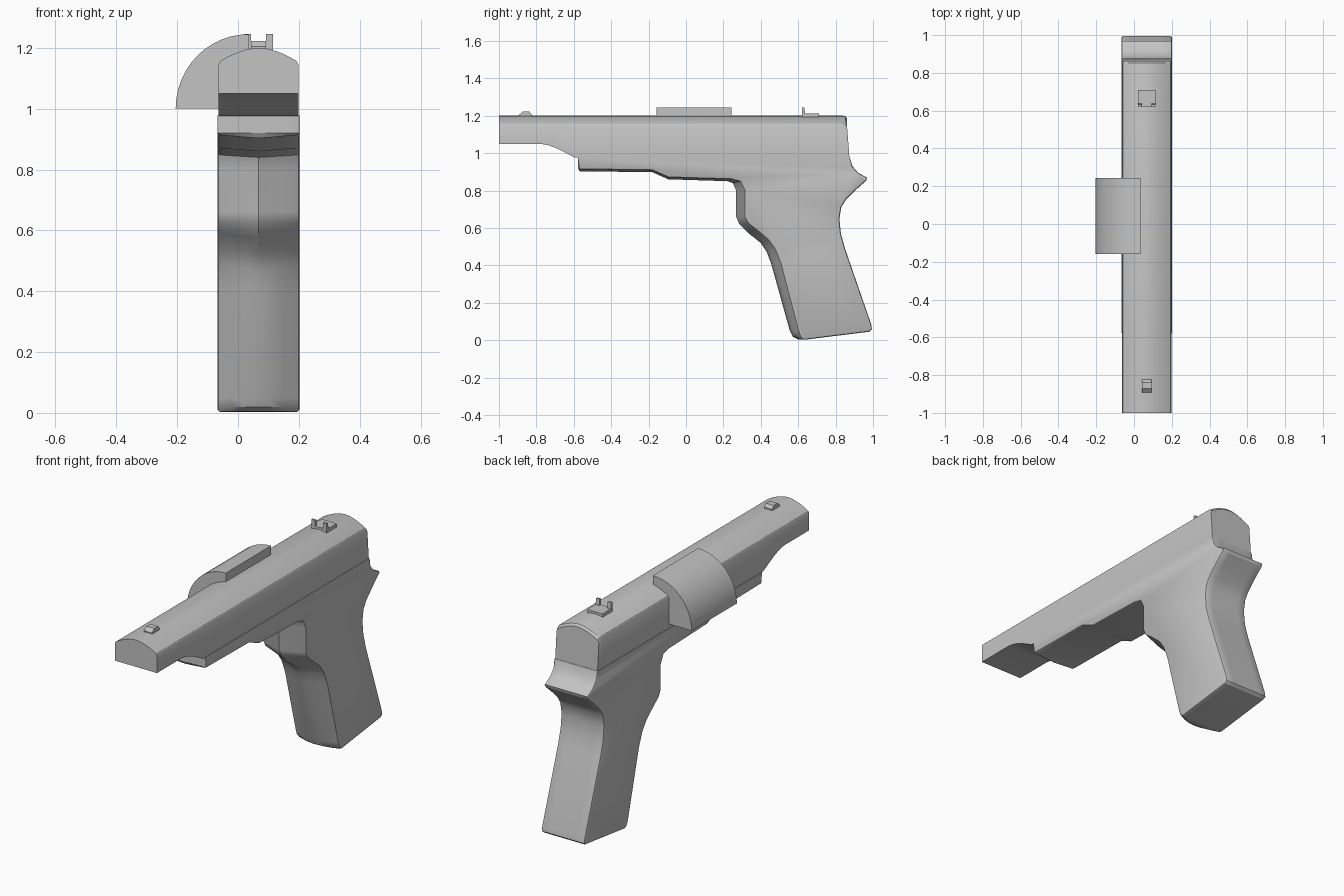
import bpy, bmesh, math
from mathutils import Vector

if "Cube" in bpy.data.objects:
    bpy.data.objects.remove(bpy.data.objects["Cube"])

CX = 0.0675          # centre line of the body
grey = bpy.data.materials.new("plain grey")
grey.diffuse_color = (0.55, 0.55, 0.55, 1)
grey.use_nodes = True
grey.node_tree.nodes["Principled BSDF"].inputs["Base Color"].default_value = grey.diffuse_color


def loft(name, rings, angle=30):
    """Skin a list of equal-length rings and close both ends."""
    bm = bmesh.new()
    vr = [[bm.verts.new(p) for p in r] for r in rings]
    n = len(vr[0])
    for a, b in zip(vr, vr[1:]):
        for i in range(n):
            j = (i + 1) % n
            bm.faces.new((a[i], a[j], b[j], b[i]))
    bm.faces.new(vr[0])
    bm.faces.new(vr[-1])
    bmesh.ops.recalc_face_normals(bm, faces=bm.faces)
    me = bpy.data.meshes.new(name)
    bm.to_mesh(me)
    bm.free()
    me.materials.append(grey)
    ob = bpy.data.objects.new(name, me)
    bpy.context.collection.objects.link(ob)
    bpy.ops.object.select_all(action='DESELECT')
    ob.select_set(True)
    bpy.context.view_layer.objects.active = ob
    bpy.ops.object.shade_smooth_by_angle(angle=math.radians(angle))
    return ob


def prism_x(name, prof, x0, x1):
    return loft(name, [[(x, y, z) for y, z in prof] for x in (x0, x1)])


# upper body: arched section swept along y, underside rising to the front
def slide_ring(y, bottom, top=1.2, lean=0.0, w=0.131):
    pts = [(CX - w, y + lean, bottom), (CX - w, y, top - 0.055)]
    for i in range(13):
        u = -1 + i / 6
        pts.append((CX + u * (w - 0.006), y, top - 0.043 * abs(u) ** 1.8))
    return pts + [(CX + w, y, top - 0.055), (CX + w, y + lean, bottom)]


under = [(-1, 1.05), (-0.78, 1.05), (-0.735, 1.042), (-0.69, 1.025),
         (-0.64, 1.0), (-0.595, 0.976), (0.84, 0.976)]
rings = [slide_ring(y, z) for y, z in under]
rings += [slide_ring(0.852, 0.976, 1.197, 0.012), slide_ring(0.862, 0.976, 1.185, 0.012)]
loft("upper_body", rings)

# lower body and grip: centre-line outline (y, z) and the shift (dy, dz) at the sides
outline = [
    (-0.578, 0.977, 0, 0), (-0.578, 0.92, 0, 0), (-0.568, 0.903, 0, 0.01),
    (-0.18, 0.898, 0, 0.01), (-0.095, 0.86, 0, 0.01), (0.22, 0.85, 0.02, 0.01),
    (0.25, 0.84, 0.04, 0.008), (0.268, 0.80, 0.045, 0), (0.268, 0.66, 0.045, 0),
    (0.285, 0.62, 0.045, 0.005), (0.33, 0.575, 0.045, 0.015), (0.40, 0.52, 0.04, 0.015),
    (0.43, 0.475, 0.045, 0.01), (0.455, 0.41, 0.05, 0), (0.555, 0.05, 0.045, 0),
    (0.57, 0.02, 0.04, 0), (0.60, 0.004, 0.025, 0), (0.64, 0.003, 0, 0),
    (0.98, 0.045, 0, 0), (0.994, 0.057, 0, 0), (0.99, 0.085, 0, 0),
    (0.85, 0.49, 0, 0), (0.828, 0.57, 0, 0), (0.82, 0.65, 0, 0),
    (0.83, 0.71, 0, 0), (0.855, 0.75, 0, 0), (0.91, 0.805, 0, 0),
    (0.963, 0.852, 0, 0), (0.968, 0.869, 0, 0), (0.92, 0.895, 0, 0),
    (0.89, 0.93, 0, 0), (0.876, 0.977, 0, 0)]


def grip_ring(u, x, inset=0.0):
    pts = []
    for y, z, dy, dz in outline:
        t = abs(u) if z > 0.48 else u * u
        pts.append(Vector((y + dy * t, z + dz * t)))
    out = []
    for i, p in enumerate(pts):
        d = pts[(i + 1) % len(pts)] - pts[i - 1]
        d.normalize()
        q = p + Vector((-d.y, d.x)) * inset
        if p.y > 0.97:
            q.y = p.y
        out.append((CX + x, q.x, q.y))
    return out


W = 0.1345
rings = [grip_ring(1, -W, 0.009), grip_ring(1, -W + 0.003, 0.003)]
rings += [grip_ring(u, u * (W - 0.009)) for u in (-1, -0.67, -0.33, 0, 0.33, 0.67, 1)]
rings += [grip_ring(1, W - 0.003, 0.003), grip_ring(1, W, 0.009)]
loft("lower_body_and_grip", rings)

# side cover: solid quarter cylinder along y
arc = [(0.035, 1.0)]
for i in range(13):
    a = math.radians(90 + 7.5 * i)
    arc.append((0.035 + 0.24 * math.cos(a), 1.0 + 0.245 * math.sin(a)))
loft("side_cover", [[(x, y, z) for x, z in arc] for y in (-0.158, 0.243)])

# front sight
prism_x("front_sight", [(-0.892, 1.19), (-0.892, 1.205), (-0.872, 1.222),
                        (-0.838, 1.222), (-0.824, 1.205), (-0.824, 1.19)],
        CX - 0.024, CX + 0.024)

# rear sight: base plate and two posts
prism_x("rear_sight_base", [(0.622, 1.19), (0.622, 1.212), (0.71, 1.212), (0.71, 1.19)],
        CX - 0.047, CX + 0.047)
for side, s in (("left", -1), ("right", 1)):
    prism_x("rear_sight_post_" + side,
            [(0.62, 1.19), (0.62, 1.245), (0.632, 1.245), (0.638, 1.205), (0.638, 1.19)],
            CX + s * 0.025, CX + s * 0.047)
